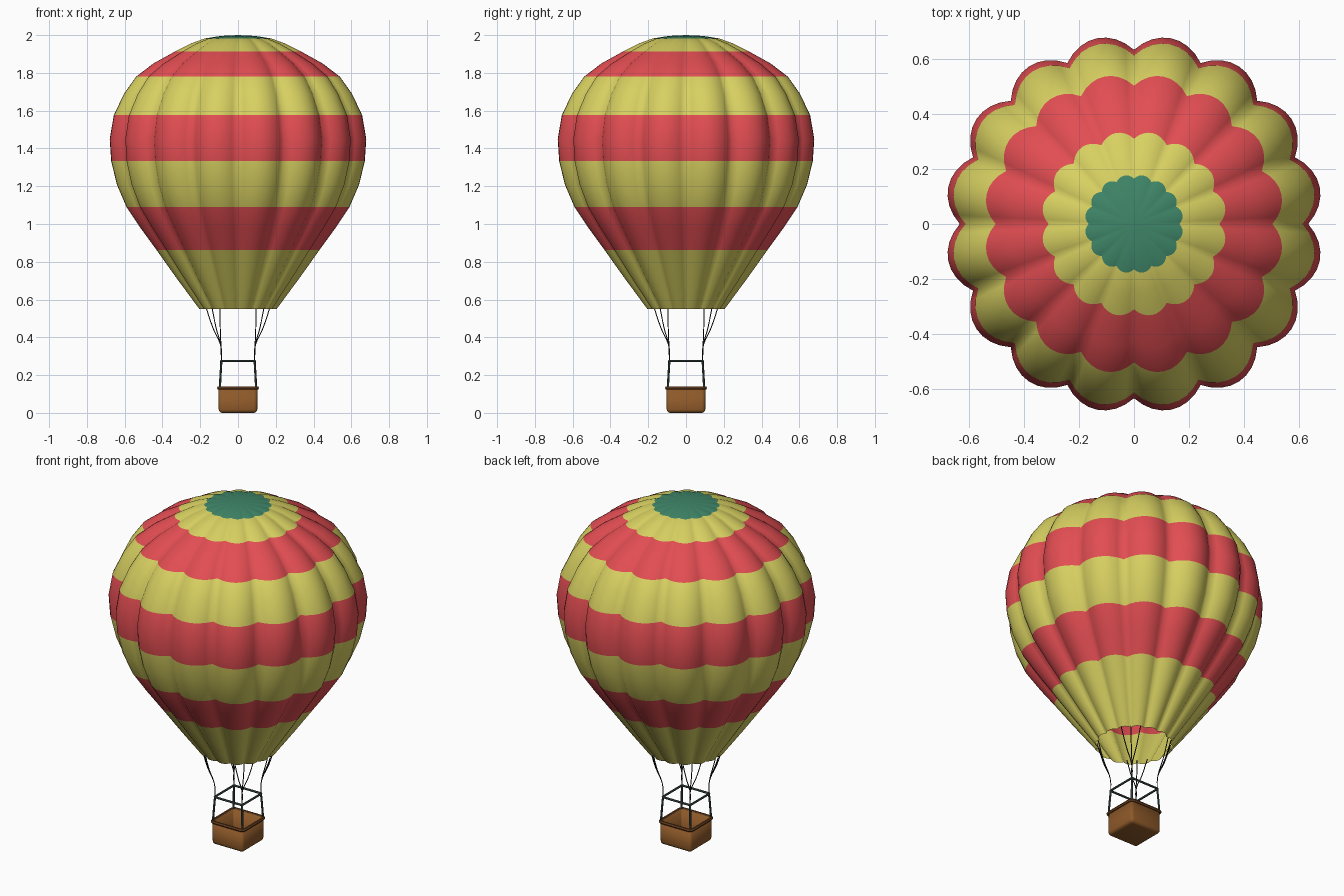
import bpy, bmesh, math
from math import sin, cos, pi

cube = bpy.data.objects.get("Cube")
if cube:
    bpy.data.objects.remove(cube, do_unlink=True)


def material(name, rgb):
    m = bpy.data.materials.new(name)
    m.use_nodes = True
    m.diffuse_color = (*rgb, 1)
    m.node_tree.nodes["Principled BSDF"].inputs["Base Color"].default_value = (*rgb, 1)
    return m


YELLOW = material("yellow fabric", (0.68, 0.63, 0.12))
RED = material("red fabric", (0.76, 0.075, 0.085))
GREEN = material("green cap", (0.05, 0.24, 0.14))
WICKER = material("brown wicker", (0.27, 0.1, 0.022))
TRIM = material("dark brown trim", (0.16, 0.055, 0.014))
METAL = material("slate frame", (0.045, 0.075, 0.07))
ROPE = material("dark rope", (0.015, 0.015, 0.012))


def add_mesh(name, bm, mats):
    me = bpy.data.meshes.new(name)
    bm.normal_update()
    bm.to_mesh(me)
    bm.free()
    for m in mats:
        me.materials.append(m)
    ob = bpy.data.objects.new(name, me)
    bpy.context.collection.objects.link(ob)
    return ob


def select_only(ob):
    bpy.ops.object.select_all(action='DESELECT')
    ob.select_set(True)
    bpy.context.view_layer.objects.active = ob


def tube(name, paths, radius, mat, closed=False, smooth=False):
    """Round tubes along one or more paths, turned into a mesh."""
    cu = bpy.data.curves.new(name, 'CURVE')
    cu.dimensions = '3D'
    cu.bevel_depth = radius
    cu.bevel_resolution = 1
    cu.use_fill_caps = True
    for path in paths:
        if smooth:
            sp = cu.splines.new('BEZIER')
            sp.bezier_points.add(len(path) - 1)
            for p, co in zip(sp.bezier_points, path):
                p.co = co
                p.handle_left_type = p.handle_right_type = 'AUTO'
            sp.resolution_u = 5
        else:
            sp = cu.splines.new('POLY')
            sp.points.add(len(path) - 1)
            for p, co in zip(sp.points, path):
                p.co = (*co, 1)
        sp.use_cyclic_u = closed
    cu.materials.append(mat)
    ob = bpy.data.objects.new(name, cu)
    bpy.context.collection.objects.link(ob)
    select_only(ob)
    bpy.ops.object.convert(target='MESH')
    bpy.ops.object.shade_smooth_by_angle(angle=math.radians(50))


# Envelope: sixteen bulging gores around a height / radius profile
GORES, STEPS = 16, 8
profile = [(0.55, 0.208), (0.71, 0.328), (0.862, 0.438), (0.98, 0.525), (1.09, 0.6),
           (1.21, 0.652), (1.333, 0.682), (1.45, 0.69), (1.576, 0.668), (1.69, 0.613),
           (1.78, 0.548), (1.85, 0.455), (1.914, 0.338), (1.955, 0.255), (1.982, 0.18),
           (1.996, 0.09)]
band_tops = [0.862, 1.09, 1.333, 1.576, 1.78, 1.914, 1.982]

bm = bmesh.new()
count = GORES * STEPS
rings = []
for z, peak in profile:
    ring = []
    for i in range(count):
        t = (i % STEPS) / STEPS
        r = peak * (0.92 + 0.08 * 4 * t * (1 - t))
        a = 2 * pi * i / count
        ring.append(bm.verts.new((r * cos(a), r * sin(a), z)))
    rings.append(ring)
crown = bm.verts.new((0, 0, 2))
for low, high in zip(rings, rings[1:]):
    for i in range(count):
        j = (i + 1) % count
        bm.faces.new((low[i], low[j], high[j], high[i]))
for i in range(count):
    bm.faces.new((rings[-1][i], rings[-1][(i + 1) % count], crown))
# Alternate the stripes by height, with the cap on top
for f in bm.faces:
    f.smooth = True
    band = sum(f.calc_center_median().z > top for top in band_tops)
    f.material_index = 2 if band == len(band_tops) else band % 2
add_mesh("envelope", bm, [YELLOW, RED, GREEN])

# Basket: rounded open box with thick walls
bm = bmesh.new()
bmesh.ops.create_cube(bm, size=1)
for v in bm.verts:
    v.co = (v.co.x * 0.204, v.co.y * 0.204, (v.co.z + 0.5) * 0.134)
edges = [e for e in bm.edges if min(v.co.z for v in e.verts) < 0.01]
bmesh.ops.bevel(bm, geom=edges, offset=0.018, segments=3, profile=0.5, affect='EDGES')
bmesh.ops.delete(bm, geom=[f for f in bm.faces if f.normal.z > 0.9
                           and f.calc_center_median().z > 0.1], context='FACES')
basket = add_mesh("basket", bm, [WICKER])
wall = basket.modifiers.new("wall", 'SOLIDIFY')
wall.thickness = 0.01
wall.offset = -1
select_only(basket)
bpy.ops.object.shade_smooth_by_angle(angle=math.radians(35))


def rounded_square(half, corner, z):
    pts = []
    for q in range(4):
        cx = (half - corner) * (1 if q in (0, 3) else -1)
        cy = (half - corner) * (1 if q < 2 else -1)
        for k in range(5):
            a = (q + k / 4) * pi / 2
            pts.append((cx + corner * cos(a), cy + corner * sin(a), z))
    return pts


# Rim, upper frame and corner posts
tube("basket_rim", [rounded_square(0.103, 0.018, 0.132)], 0.009, TRIM, closed=True)
tube("upper_frame", [rounded_square(0.09, 0.004, 0.275)], 0.006, METAL, closed=True)
corners = [(sx, sy) for sx in (1, -1) for sy in (1, -1)]
tube("corner_posts", [[(sx * 0.096, sy * 0.096, 0.13), (sx * 0.093, sy * 0.093, 0.19),
                       (sx * 0.088, sy * 0.088, 0.275)] for sx, sy in corners],
     0.006, METAL, smooth=True)

# Ropes: three fan out from each corner to the mouth
ropes = []
for sx, sy in corners:
    for deg in (29, 45, 61):
        a = math.radians(deg)
        ex, ey = 0.198 * cos(a), 0.198 * sin(a)
        ropes.append([(sx * 0.088, sy * 0.088, 0.27), (sx * 0.09, sy * 0.09, 0.35),
                      (sx * (0.092 + ex) / 2, sy * (0.092 + ey) / 2, 0.45),
                      (sx * ex, sy * ey, 0.57)])
tube("ropes", ropes, 0.0026, ROPE, smooth=True)
